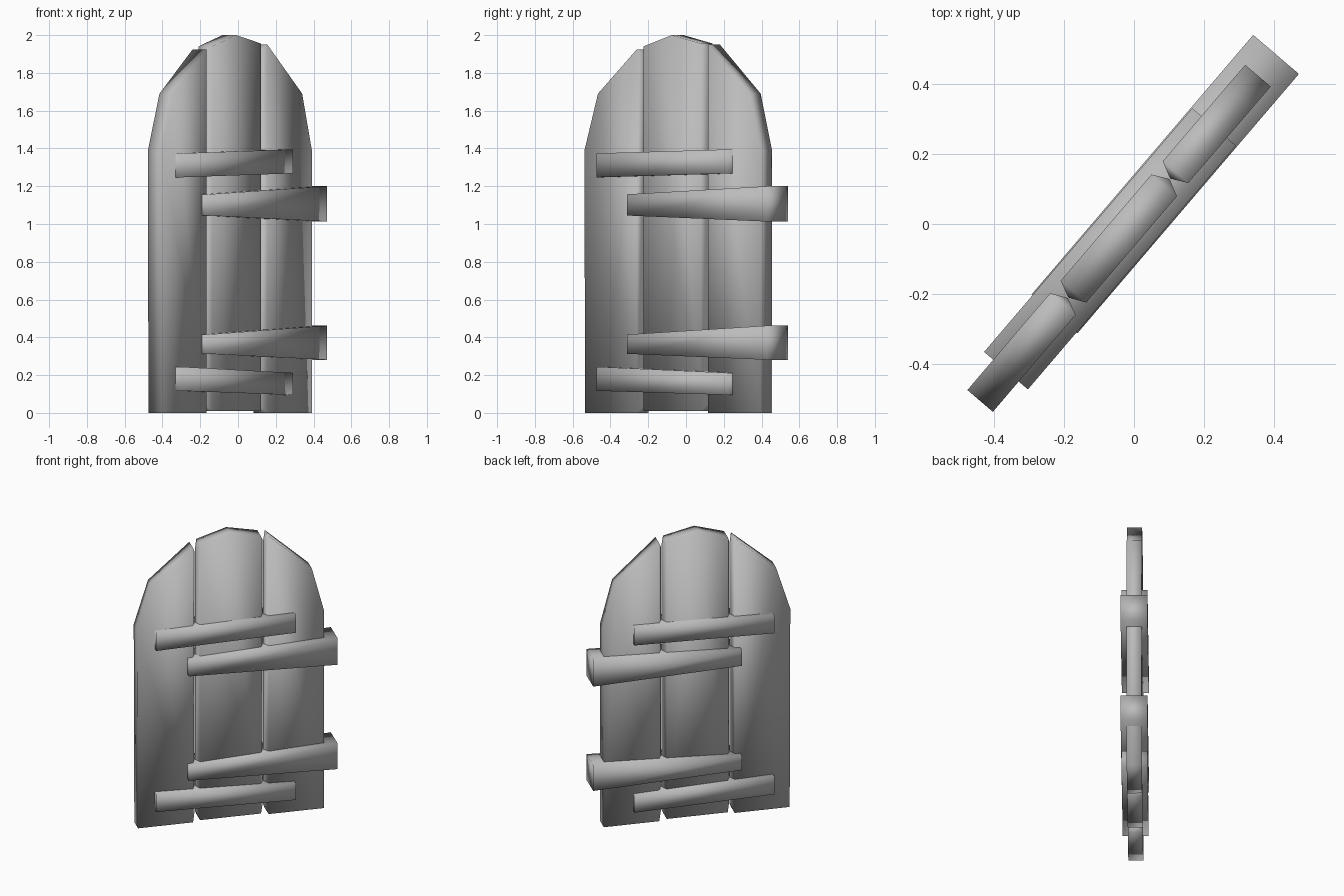
import bpy
import bmesh
import math

TURN = math.radians(49.5)   # heading of the door in plan
MID = 0.006                 # depth of the door's middle plane

cube = bpy.data.objects.get("Cube")
if cube:
    bpy.data.objects.remove(cube, do_unlink=True)

grey = bpy.data.materials.new("plain_grey")
grey.use_nodes = True
grey.diffuse_color = (0.5, 0.5, 0.5, 1)
grey.node_tree.nodes["Principled BSDF"].inputs["Base Color"].default_value = grey.diffuse_color


def build(name, outline, thickness, joints=()):
    """Slab from a (width, height) outline; each joint (i, du) puts a V ridge on edge i."""
    bm = bmesh.new()
    h = thickness / 2
    front = [bm.verts.new((u, MID - h, z)) for u, z in outline]
    back = [bm.verts.new((u, MID + h, z)) for u, z in outline]
    bm.faces.new(front)
    bm.faces.new(back[::-1])
    ridges = dict(joints)
    n = len(outline)
    for i in range(n):
        j = (i + 1) % n
        if i not in ridges:
            bm.faces.new((front[i], back[i], back[j], front[j]))
            continue
        # pointed joint edge, its ridge shorter than the plank
        ends = []
        for k, other in ((i, j), (j, i)):
            u, z = outline[k]
            inset = math.copysign(0.05, outline[other][1] - z)
            ends.append(bm.verts.new((u + ridges[i], MID, z + inset)))
        a, b = ends
        bm.faces.new((front[i], a, b, front[j]))
        bm.faces.new((back[i], back[j], b, a))
        bm.faces.new((front[i], back[i], a))
        bm.faces.new((front[j], b, back[j]))
    bmesh.ops.recalc_face_normals(bm, faces=bm.faces)
    for f in bm.faces:
        f.smooth = True
    mesh = bpy.data.meshes.new(name)
    bm.to_mesh(mesh)
    bm.free()
    mesh.materials.append(grey)
    obj = bpy.data.objects.new(name, mesh)
    obj.rotation_euler.z = TURN
    bpy.context.collection.objects.link(obj)
    return obj


# Three upright planks forming a faceted arch
build("left_plank", [(-0.667, 0), (-0.306, 0), (-0.306, 1.925), (-0.577, 1.69), (-0.671, 1.39)],
      0.096, [(1, 0.022)])
build("middle_plank", [(-0.26, 0.01), (0.14, 0.01), (0.14, 1.955), (-0.064, 2.0), (-0.26, 1.94)],
      0.096, [(1, 0.024), (4, -0.022)])
build("right_plank", [(0.19, 0), (0.553, 0), (0.553, 1.39), (0.474, 1.69), (0.19, 1.95)],
      0.096, [(4, -0.024)])


# Tapered crossbars running through the planks
def crossbar(name, u0, u1, left, right, thickness):
    build(name, [(u0, left[0]), (u1, right[0]), (u1, right[1]), (u0, left[1])], thickness)


crossbar("upper_long_bar", -0.343, 0.633, (1.045, 1.157), (1.013, 1.20), 0.172)
crossbar("lower_long_bar", -0.343, 0.633, (0.313, 0.415), (0.281, 0.462), 0.172)
crossbar("upper_short_bar", -0.557, 0.36, (1.247, 1.374), (1.268, 1.395), 0.165)
crossbar("lower_short_bar", -0.557, 0.36, (0.117, 0.244), (0.095, 0.212), 0.165)
